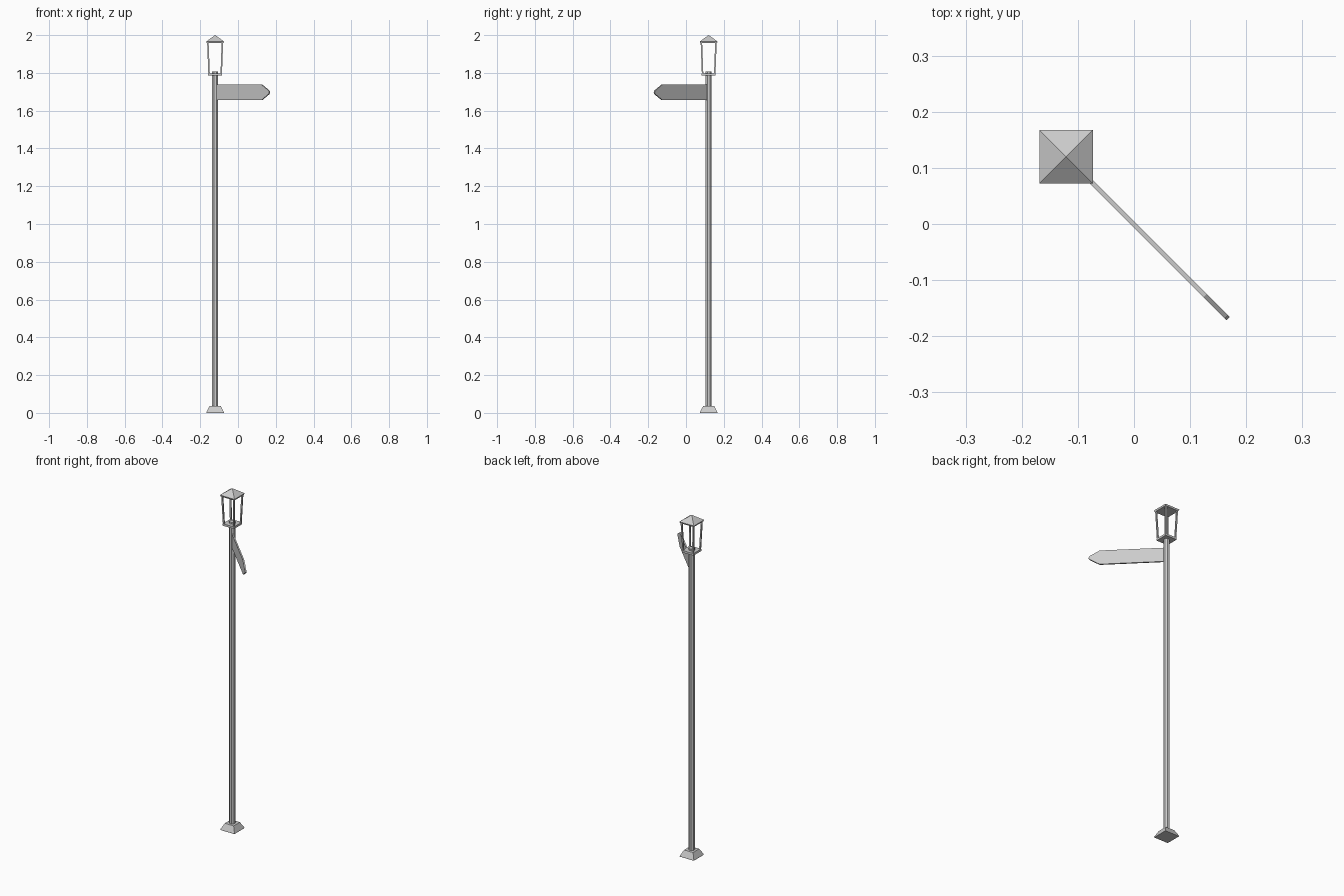
import bpy, bmesh, math
from mathutils import Vector, Matrix

if "Cube" in bpy.data.objects:
    bpy.data.objects.remove(bpy.data.objects["Cube"])

CX, CY = -0.121, 0.12  # post axis


def make(name, bm):
    bmesh.ops.recalc_face_normals(bm, faces=bm.faces)
    me = bpy.data.meshes.new(name)
    bm.to_mesh(me)
    bm.free()
    ob = bpy.data.objects.new(name, me)
    ob.location = (CX, CY, 0)
    bpy.context.collection.objects.link(ob)
    return ob


def stack(name, rings, sides=4, twist=math.pi / 4):
    """Closed solid through (half width, z) rings."""
    bm = bmesh.new()
    k = 1 / math.cos(math.pi / sides)
    loops = [[bm.verts.new((r * k * math.cos(twist + i * math.tau / sides),
                            r * k * math.sin(twist + i * math.tau / sides), z))
              for i in range(sides)] for r, z in rings]
    for a, b in zip(loops, loops[1:]):
        for i in range(sides):
            j = (i + 1) % sides
            bm.faces.new((a[i], a[j], b[j], b[i]))
    bm.faces.new(loops[0])
    bm.faces.new(loops[-1])
    return make(name, bm)


def beam(name, a, b, w):
    """Square bar with level ends between two points."""
    bm = bmesh.new()
    bmesh.ops.create_cube(bm, size=1)
    for v in bm.verts:
        end = Vector(b if v.co.z > 0 else a)
        v.co = end + Vector((v.co.x * w, v.co.y * w, 0))
    return make(name, bm)


# Foot and octagonal post
stack("foot", [(0.046, 0), (0.046, 0.004), (0.029, 0.037)])
stack("post", [(0.0155, 0.03), (0.0155, 1.807)], 8, math.pi / 8)

# Lantern: floor, four flared corner bars, hipped roof
stack("lantern_floor", [(0.037, 1.785), (0.037, 1.797)])
for sx in (-1, 1):
    for sy in (-1, 1):
        beam("lantern_bar", (sx * 0.032, sy * 0.032, 1.79),
             (sx * 0.0385, sy * 0.0385, 1.963), 0.008)
stack("lantern_roof", [(0.044, 1.957), (0.0475, 1.966), (0.0005, 2.0)])

# Pointed sign board, extruded from its outline and turned to the front right
bm = bmesh.new()
outline = [(0.0, 1.656), (0.35, 1.656), (0.404, 1.688), (0.408, 1.697),
           (0.404, 1.706), (0.35, 1.738), (0.0, 1.738)]
T = 0.008
face = bm.faces.new([bm.verts.new((s, -T / 2, z)) for s, z in outline])
ext = bmesh.ops.extrude_face_region(bm, geom=[face])
bmesh.ops.translate(bm, vec=(0, T, 0),
                    verts=[g for g in ext["geom"] if isinstance(g, bmesh.types.BMVert)])
bm.transform(Matrix.Rotation(-math.pi / 4, 4, 'Z'))
make("sign_board", bm)
